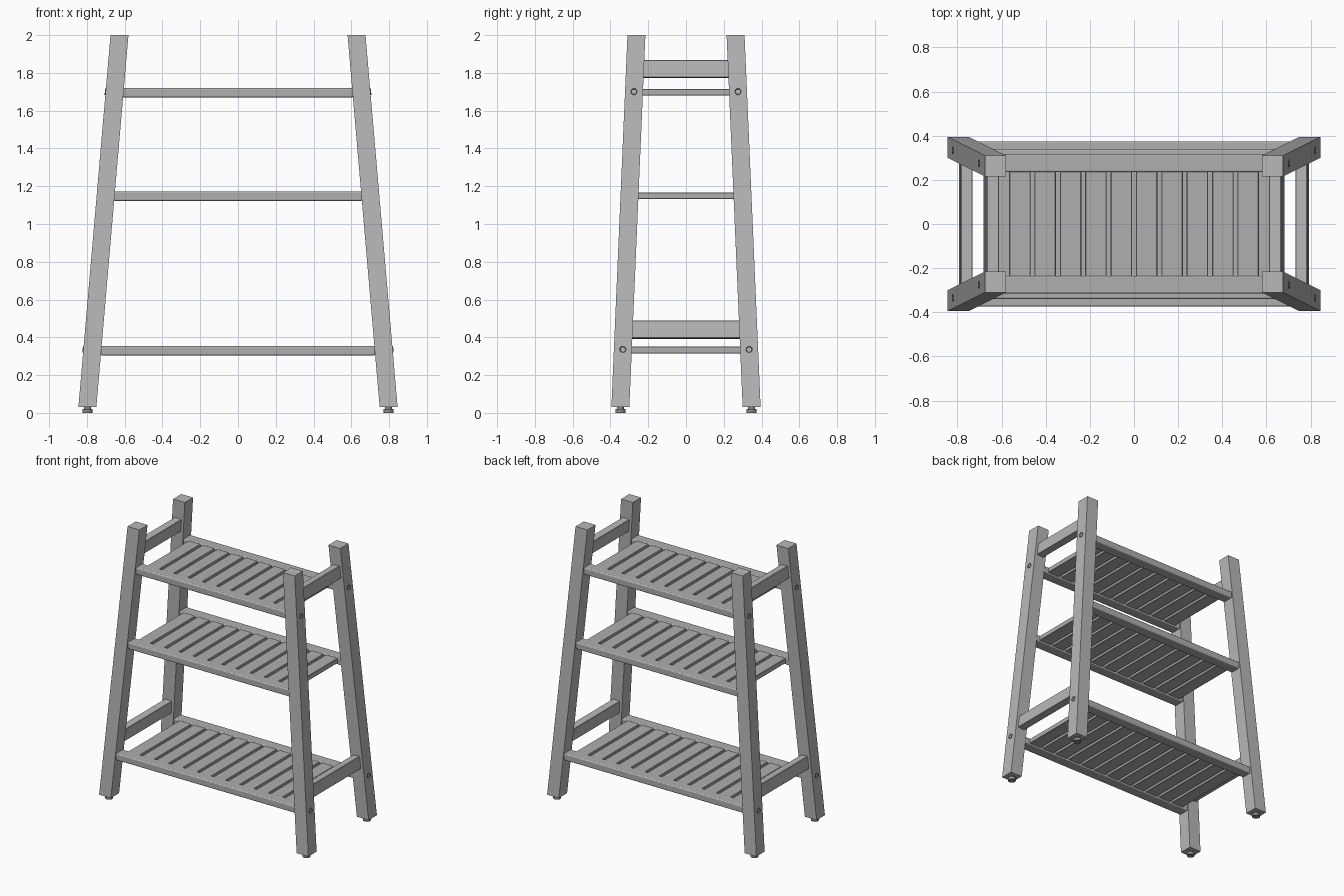
import bpy, bmesh, math
from mathutils import Matrix, Vector

cube = bpy.data.objects.get("Cube")
if cube:
    bpy.data.objects.remove(cube, do_unlink=True)


def material(name, value):
    m = bpy.data.materials.new(name)
    m.use_nodes = True
    col = (value, value, value, 1)
    m.diffuse_color = col
    m.node_tree.nodes["Principled BSDF"].inputs["Base Color"].default_value = col
    return m


FRAME = material("light grey", 0.48)
SHELF = material("mid grey", 0.43)
METAL = material("dark grey", 0.25)

SLOPE_X, SLOPE_Y = 0.0863, 0.0432      # inward lean of the legs per unit height
LEG_W, LEG_Z0, LEG_Z1 = 0.095, 0.03, 2.0
LEAN = math.atan(SLOPE_X)


def leg_centre(z):
    return 0.7975 - SLOPE_X * (z - LEG_Z0), 0.3475 - SLOPE_Y * (z - LEG_Z0)


def finish(bm, name, mat):
    bmesh.ops.recalc_face_normals(bm, faces=bm.faces)
    me = bpy.data.meshes.new(name)
    bm.to_mesh(me)
    bm.free()
    ob = bpy.data.objects.new(name, me)
    me.materials.append(mat)
    bpy.context.collection.objects.link(ob)
    return ob


def box(name, size, loc, mat, tilt=0, bevel=0, segments=1):
    bm = bmesh.new()
    bmesh.ops.create_cube(bm, size=1, matrix=Matrix.Diagonal((*size, 1)))
    ob = finish(bm, name, mat)
    ob.location = loc
    ob.rotation_euler.y = tilt
    if bevel:
        mod = ob.modifiers.new("soft_edges", 'BEVEL')
        mod.width, mod.segments = bevel, segments
    return ob


def leg(name, sx, sy):
    # leaning square post with level ends
    bm = bmesh.new()
    bmesh.ops.create_cube(bm, size=1)
    for v in bm.verts:
        z = LEG_Z1 if v.co.z > 0 else LEG_Z0
        cx, cy = leg_centre(z)
        v.co = (sx * cx + v.co.x * LEG_W, sy * cy + v.co.y * LEG_W, z)
    finish(bm, name, FRAME)


def bolt(name, sx, sy, z):
    # round head with a sunken hexagonal socket, on the outer face of a leg
    cx, cy = leg_centre(z)
    bm = bmesh.new()
    bmesh.ops.create_cone(bm, cap_ends=True, segments=20, radius1=0.017,
                          radius2=0.017, depth=0.02)
    bm.faces.ensure_lookup_table()
    top = max(bm.faces, key=lambda f: f.calc_center_median().z)
    bmesh.ops.inset_individual(bm, faces=[top], thickness=0.008)
    bmesh.ops.translate(bm, verts=top.verts, vec=(0, 0, -0.008))
    ob = finish(bm, name, METAL)
    ob.location = (sx * (cx + LEG_W / 2 - 0.006), sy * cy, z)
    normal = Vector((sx * math.cos(LEAN), 0, math.sin(LEAN)))
    ob.rotation_euler = normal.to_track_quat('Z', 'Y').to_euler()


def foot(name, sx, sy):
    # adjustable foot: threaded stem over a flat pad
    cx, cy = leg_centre(LEG_Z0)
    bm = bmesh.new()
    for radius, z0, z1 in ((0.027, 0, 0.02), (0.018, 0.02, 0.035)):
        bmesh.ops.create_cone(bm, cap_ends=True, segments=20, radius1=radius,
                              radius2=radius, depth=z1 - z0,
                              matrix=Matrix.Translation((sx * cx, sy * cy, (z0 + z1) / 2)))
    finish(bm, name, METAL)


# Legs with feet and bolts
for sx, xn in ((1, "left"), (-1, "right")):
    for sy, yn in ((-1, "front"), (1, "back")):
        tag = f"{yn}_{xn}"
        leg(f"{tag}_leg", sx, sy)
        foot(f"{tag}_foot", sx, sy)
        bolt(f"{tag}_upper_bolt", sx, sy, 1.70)
        bolt(f"{tag}_lower_bolt", sx, sy, 0.335)

# Side rails joining front and back legs, leaning with them
for level, z in (("upper", 1.82), ("lower", 0.44)):
    cx, cy = leg_centre(z)
    for sx, xn in ((1, "left"), (-1, "right")):
        box(f"{level}_{xn}_side_rail", (0.055, 2 * (cy - 0.03), 0.092),
            (sx * cx, 0, z), FRAME, tilt=-sx * LEAN, bevel=0.003)

# Shelves: two long rails each, with cross slats between them
PITCH, SLAT_W = 0.115, 0.097
for level, z_top, count in (("top", 1.72, 10), ("middle", 1.172, 11), ("bottom", 0.355, 12)):
    z = z_top - 0.025
    cx, cy = leg_centre(z)
    half = cx - LEG_W / 2
    outer = cy + LEG_W / 2 - 0.008
    inner = outer - 0.08
    for sy, yn in ((-1, "front"), (1, "back")):
        box(f"{level}_shelf_{yn}_rail", (2 * half + 0.006, 0.08, 0.05),
            (0, sy * (outer + inner) / 2, z), SHELF, bevel=0.008, segments=3)
    for i in range(count):
        x = (i - (count - 1) / 2) * PITCH
        box(f"{level}_shelf_slat_{i + 1}", (SLAT_W, 2 * inner + 0.01, 0.036),
            (x, 0, z_top - 0.022), SHELF, bevel=0.003)
